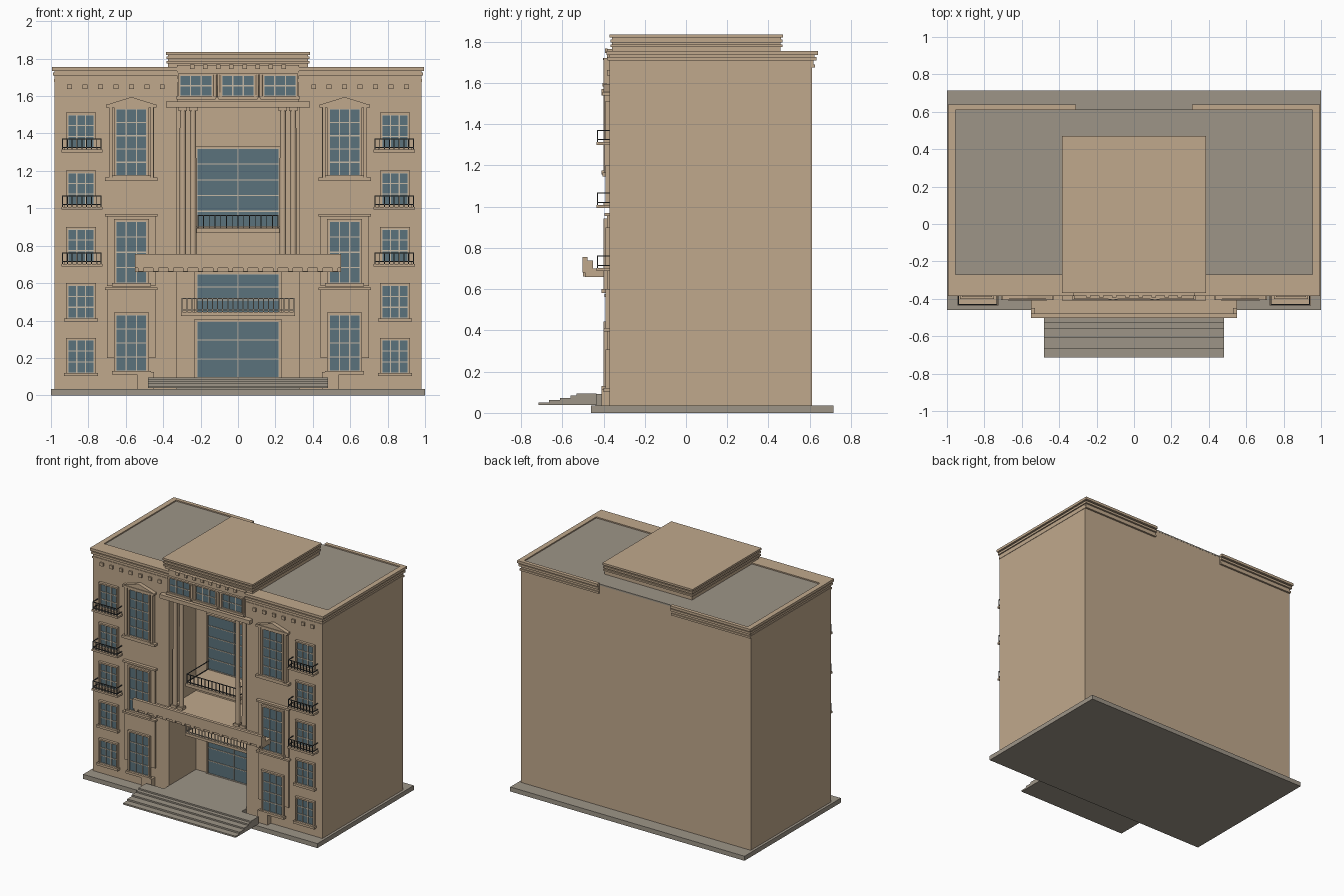
import bpy, bmesh, math

if "Cube" in bpy.data.objects:
    bpy.data.objects.remove(bpy.data.objects["Cube"])


def material(name, rgb):
    m = bpy.data.materials.new(name)
    m.diffuse_color = (*rgb, 1)
    m.use_nodes = True
    m.node_tree.nodes["Principled BSDF"].inputs["Base Color"].default_value = m.diffuse_color
    return m


STONE = material("sandstone", (0.53, 0.395, 0.265))
GREY = material("grey_slab", (0.34, 0.30, 0.245))
GLASS = material("blue_glass", (0.105, 0.17, 0.2))
TRIM = material("pale_glazing_bar", (0.55, 0.48, 0.38))
IRON = material("dark_iron", (0.06, 0.065, 0.065))


def finish(name, bm, mat):
    bmesh.ops.recalc_face_normals(bm, faces=bm.faces)
    me = bpy.data.meshes.new(name)
    bm.to_mesh(me)
    bm.free()
    me.materials.append(mat)
    ob = bpy.data.objects.new(name, me)
    bpy.context.scene.collection.objects.link(ob)
    return ob


def boxes(name, mat, items, mirror=False):
    """One object from boxes given as (x0, x1, y0, y1, z0, z1)."""
    bm = bmesh.new()
    items = list(items)
    if mirror:
        items += [(-b, -a, *rest) for a, b, *rest in items]
    for x0, x1, y0, y1, z0, z1 in items:
        vs = bmesh.ops.create_cube(bm, size=1)["verts"]
        for v in vs:
            v.co.x = (x0, x1)[v.co.x > 0]
            v.co.y = (y0, y1)[v.co.y > 0]
            v.co.z = (z0, z1)[v.co.z > 0]
    return finish(name, bm, mat)


def prism(name, mat, pts, y0, y1):
    bm = bmesh.new()
    f = bm.faces.new([bm.verts.new((x, y0, z)) for x, z in pts])
    ext = bmesh.ops.extrude_face_region(bm, geom=[f])["geom"]
    for v in ext:
        if isinstance(v, bmesh.types.BMVert):
            v.co.y = y1
    return finish(name, bm, mat)


def window(name, x0, x1, z0, z1, y, cols, rows, rim=0.013, sill=0.0, mirror=True):
    """Glass plate, glazing bars, stone surround and optional sill."""
    boxes(name + "_glass", GLASS, [(x0, x1, y - 0.008, y + 0.005, z0, z1)], mirror)
    t = 0.003
    bars = []
    for i in range(cols + 1):
        x = x0 + (x1 - x0) * i / cols
        bars.append((x - t, x + t, y - 0.013, y, z0, z1))
    for j in range(rows + 1):
        z = z0 + (z1 - z0) * j / rows
        bars.append((x0, x1, y - 0.0125, y, z - t, z + t))
    boxes(name + "_bars", TRIM, bars, mirror)
    yf = y - 0.02
    rims = [(x0 - rim, x0, yf, y, z0, z1), (x1, x1 + rim, yf, y, z0, z1),
            (x0 - rim, x1 + rim, yf, y, z1, z1 + rim)]
    if sill:
        rims.append((x0 - rim - 0.01, x1 + rim + 0.01, y - sill, y, z0 - 0.018, z0))
    boxes(name + "_surround", STONE, rims, mirror)


def railing(name, mat, x0, x1, yf, yb, z0, z1, n, mirror=False):
    t = 0.0025
    parts = []
    for z in (z0 + 0.012, z1 - t):
        parts += [(x0, x1, yf - t, yf + t, z - t, z + t)]
        parts += [(x - t, x + t, yf, yb, z - t, z + t) for x in (x0, x1)]
    for i in range(n + 1):
        x = x0 + (x1 - x0) * i / n
        parts.append((x - t, x + t, yf - t, yf + t, z0, z1))
    boxes(name, mat, parts, mirror)


F = -0.37      # front wall plane
R = -0.04      # back wall of the recess

# Ground slab, entrance floor and steps
boxes("base_slab", GREY, [(-1, 1, -0.46, 0.715, 0, 0.035)])
boxes("recess_floor", GREY, [(-0.33, 0.33, -0.44, R + 0.01, 0.03, 0.092)])
prism_pts = [(-0.715, 0.05), (-0.665, 0.062), (-0.61, 0.073), (-0.56, 0.084), (-0.53, 0.095)]
boxes("entrance_steps", GREY, [(-0.48, 0.48, y, -0.435, 0.038, z) for y, z in prism_pts])
boxes("step_pedestals", STONE, [(0.45, 0.54, -0.41, F, 0.035, 0.125)], True)

# Main block with a deep central recess
body = boxes("main_block", STONE, [(-0.98, 0.98, F, 0.61, 0.035, 1.742)])
cutter = boxes("recess_cutter", STONE, [(-0.33, 0.33, -0.6, R, 0.09, 1.54)])
cutter.hide_render = True
cutter.hide_viewport = True
cut = body.modifiers.new("recess", 'BOOLEAN')
cut.operation = 'DIFFERENCE'
cut.solver = 'EXACT'
cut.object = cutter

# Roof deck, parapet and layered cornice (open at the middle of the back)
boxes("roof_deck", GREY, [(-0.955, 0.955, -0.27, 0.611, 1.735, 1.746)])
cornice = []
for z0, z1, o in ((1.675, 1.69, 0.008), (1.69, 1.71, 0.002), (1.71, 1.727, 0.014),
                  (1.727, 1.735, 0.006), (1.735, 1.755, 0.02)):
    xo, yb, yf = 0.975 + o, 0.615 + o * 1.2, F + 0.004 - o
    cornice += [(0.32, xo, yf, -0.27, z0, z1), (0.955, xo, -0.27, yb, z0, z1),
                (0.31, 0.955, 0.61, yb, z0, z1)]
boxes("cornice", STONE, cornice, True)
boxes("wing_dentils", STONE,
      [(x - 0.013, x + 0.013, F - 0.012, F, 1.637, 1.663)
       for x in (0.405 + 0.0825 * i for i in range(7))], True)

# Raised central roof with stacked mouldings
boxes("central_cap", STONE,
      [(-0.385 + i, 0.385 - i, -0.37 + i, 0.47 - i, z0, z1) for z0, z1, i in
       ((1.74, 1.775, 0.012), (1.775, 1.787, 0.003), (1.787, 1.797, 0.012),
        (1.797, 1.811, 0.003), (1.811, 1.82, 0.01), (1.82, 1.835, 0))])

# Central attic with three windows, half columns and dentils
boxes("attic_front", STONE, [(-0.325, 0.325, -0.382, -0.3, 1.57, 1.765)])
boxes("attic_ledge", STONE, [(-0.385, 0.385, -0.41, -0.3, 1.54, 1.57)])
for i, x in enumerate((-0.225, 0, 0.225)):
    window("attic_window_%d" % i, x - 0.085, x + 0.085, 1.6, 1.71, -0.38, 3, 2,
           0.01, 0.025, False)
boxes("attic_dentils", STONE,
      [(x - 0.012, x + 0.012, -0.393, -0.38, 1.745, 1.768)
       for x in (-0.245 + 0.07 * i for i in range(8))])


def columns(name, xs, y, r, z0, z1, base):
    bm = bmesh.new()
    for x in xs:
        for s in (-1, 1):
            c = bmesh.ops.create_cone(bm, cap_ends=True, segments=16, radius1=r, radius2=r * 0.9,
                                      depth=z1 - z0)["verts"]
            bmesh.ops.translate(bm, verts=c, vec=(s * x, y, (z0 + z1) / 2))
    ob = finish(name, bm, STONE)
    bpy.context.view_layer.objects.active = ob
    ob.select_set(True)
    bpy.ops.object.shade_smooth_by_angle()
    ob.select_set(False)
    w = r + 0.005
    boxes(name + "_blocks", STONE,
          [(x - w, x + w, y - w, y + w, a, b) for x in xs
           for a, b in ((z0, z0 + base), (z1 - base, z1))], True)


columns("attic_columns", (0.102, 0.123), -0.39, 0.008, 1.59, 1.72, 0.008)
columns("portico_columns", (0.295, 0.24), -0.345, 0.018, 0.70, 1.54, 0.02)

# Canopy over the entrance with a parapet and small brackets
boxes("canopy", STONE, [(-0.55, 0.55, -0.49, F, 0.66, 0.70),
                        (-0.33, 0.33, F - 0.001, R + 0.005, 0.66, 0.70),
                        (-0.55, 0.55, -0.502, -0.478, 0.68, 0.755),
                        (-0.55, -0.53, -0.48, -0.45, 0.69, 0.74),
                        (0.53, 0.55, -0.48, -0.45, 0.69, 0.74)])
boxes("canopy_dentils", STONE,
      [(x - 0.014, x + 0.014, -0.5, -0.485, 0.662, 0.682)
       for x in (-0.52 + 0.08 * i for i in range(14))])

# Recess glazing and inner balconies
for name, z0, z1, rows in (("entrance_glazing", 0.095, 0.395, 3),
                           ("first_floor_glazing", 0.44, 0.65, 3),
                           ("hall_glazing", 0.90, 1.32, 5)):
    window(name, -0.22, 0.22, z0, z1, R, 2, rows, 0.012, 0, False)
boxes("lower_inner_balcony", STONE, [(-0.305, 0.305, -0.21, R, 0.425, 0.445)])
railing("lower_inner_railing", TRIM, -0.3, 0.3, -0.205, R, 0.445, 0.52, 22)
boxes("upper_inner_balcony", STONE, [(-0.225, 0.225, -0.32, R, 0.868, 0.892)])
railing("upper_inner_railing", IRON, -0.215, 0.215, -0.315, R, 0.892, 0.965, 14)

# Tall wing windows on raised panels
boxes("wing_panels", STONE, [(0.44, 0.70, F - 0.012, F, 0.20, 0.565),
                             (0.44, 0.70, F - 0.012, F, 0.585, 0.955),
                             (0.45, 0.69, F - 0.012, F, 1.165, 1.55)], True)
boxes("wing_ledges", STONE, [(0.43, 0.71, F - 0.025, F, 0.563, 0.577),
                             (0.43, 0.71, F - 0.025, F, 0.955, 0.97),
                             (0.43, 0.71, F - 0.035, F, 1.147, 1.165),
                             (0.435, 0.705, F - 0.035, F, 1.54, 1.556)], True)
boxes("wing_pilasters", STONE, [(x - 0.009, x + 0.009, F - 0.028, F, 1.165, 1.54)
                                for x in (0.46, 0.68)], True)
for name, z0, z1, rows in (("lower", 0.13, 0.43, 4), ("middle", 0.6, 0.93, 4),
                           ("upper", 1.175, 1.53, 5)):
    window(name + "_wing_window", 0.488, 0.652, z0, z1, F - 0.01, 3, rows, 0.012, 0.03)
for s, side in ((-1, "left"), (1, "right")):
    prism(side + "_pediment", STONE, [(s * 0.445, 1.556), (s * 0.695, 1.556), (s * 0.57, 1.595)],
          F - 0.03, F)

# Outer windows on five floors, the top three with balconies
for i, (z0, z1) in enumerate(((0.12, 0.295), (0.412, 0.588), (0.715, 0.888),
                              (1.02, 1.19), (1.325, 1.5))):
    window("outer_window_%d" % i, 0.77, 0.908, z0, z1, F, 3, 3, 0.012, 0.03)
    if i > 1:
        zb = z0 - 0.012
        boxes("outer_balcony_%d" % i, STONE, [(0.725, 0.945, -0.435, F, zb - 0.015, zb)], True)
        railing("outer_railing_%d" % i, IRON, 0.732, 0.938, -0.43, F, zb, zb + 0.06, 8, True)
